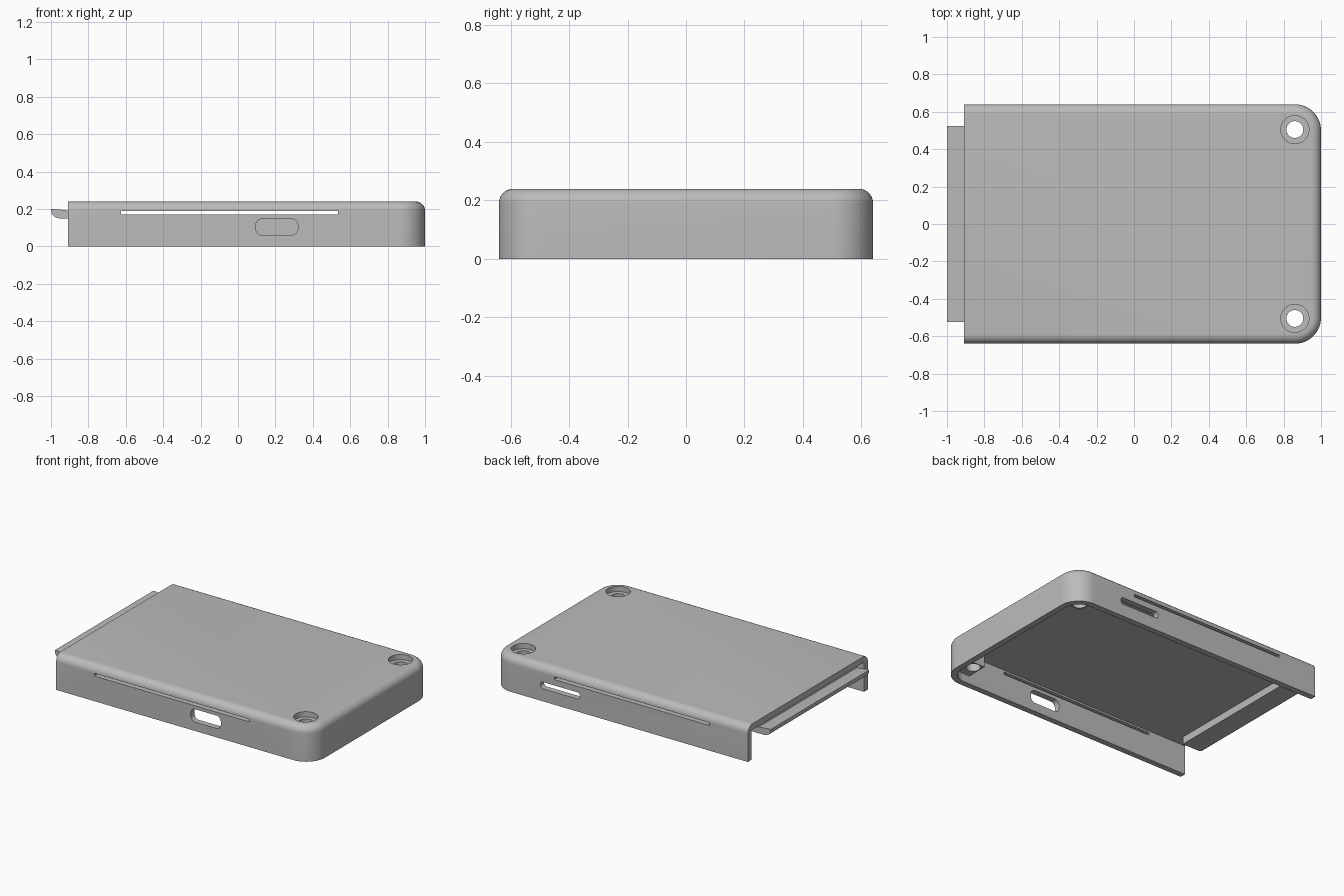
import bpy
import bmesh
from math import cos, sin, pi, radians
from mathutils import Matrix, Vector

cube = bpy.data.objects.get("Cube")
if cube:
    bpy.data.objects.remove(cube, do_unlink=True)

grey = bpy.data.materials.new("matte grey")
grey.use_nodes = True
COLOUR = (0.5, 0.5, 0.5, 1)
grey.diffuse_color = COLOUR
grey.node_tree.nodes["Principled BSDF"].inputs["Base Color"].default_value = COLOUR


def prism(name, points, direction, fillet=0):
    """Extrude a flat outline; optionally round the far rim except at its -x edge."""
    bm = bmesh.new()
    base = bm.faces.new([bm.verts.new(p) for p in points])
    ext = bmesh.ops.extrude_face_region(bm, geom=[base])["geom"]
    cap = [g for g in ext if isinstance(g, bmesh.types.BMFace)][0]
    for v in cap.verts:
        v.co += Vector(direction)
    bmesh.ops.recalc_face_normals(bm, faces=bm.faces)
    if fillet:
        left = min(v.co.x for v in cap.verts)
        rim = [e for e in cap.edges if max(v.co.x for v in e.verts) > left + 0.01]
        bmesh.ops.bevel(bm, geom=rim, offset=fillet, segments=8, profile=0.5,
                        affect='EDGES', clamp_overlap=True)
    me = bpy.data.meshes.new(name)
    bm.to_mesh(me)
    bm.free()
    me.materials.append(grey)
    ob = bpy.data.objects.new(name, me)
    bpy.context.collection.objects.link(ob)
    return ob


def rounded_rect(x0, x1, y0, y1, r, n=10):
    """Outline in two axes with all corners rounded."""
    corners = [(x1 - r, y1 - r), (x0 + r, y1 - r), (x0 + r, y0 + r), (x1 - r, y0 + r)]
    return [(cx + r * cos(a), cy + r * sin(a))
            for k, (cx, cy) in enumerate(corners)
            for a in [(k + i / n) * pi / 2 for i in range(n + 1)]]


def plan(left, right, half, r, z, n=16):
    """Case outline: square at the open end, rounded at the closed end."""
    arc = [(right - r + r * cos(a), half - r + r * sin(a))
           for a in [i / n * pi / 2 for i in range(n + 1)]]
    pts = [(x, -y) for x, y in reversed(arc)] + arc
    return [(x, y, z) for x, y in [(left, -half)] + pts + [(left, half)]]


def box(name, x, y, z):
    return prism(name, [(a, b, z[0]) for a, b in
                        ((x[0], y[0]), (x[1], y[0]), (x[1], y[1]), (x[0], y[1]))],
                 (0, 0, z[1] - z[0]))


def cylinder(name, x, y, z0, z1, r, n=48):
    return prism(name, [(x + r * cos(i * 2 * pi / n), y + r * sin(i * 2 * pi / n), z0)
                        for i in range(n)], (0, 0, z1 - z0))


def cut(target, cutters):
    """Subtract the cutters from the target and remove them."""
    for c in cutters:
        c.hide_render = True
        mod = target.modifiers.new("cut", 'BOOLEAN')
        mod.operation, mod.solver, mod.object = 'DIFFERENCE', 'EXACT', c
    deps = bpy.context.evaluated_depsgraph_get()
    deps.update()
    me = bpy.data.meshes.new_from_object(target.evaluated_get(deps))
    target.modifiers.clear()
    target.data = me
    for c in cutters:
        bpy.data.objects.remove(c, do_unlink=True)


LEFT, HALF, TOP, WALL = -0.91, 0.64, 0.24, 0.04
SCREW_X, SCREW_Y = 0.86, 0.505

# Outer shell
shell = prism("case_shell", plan(LEFT, 1, HALF, 0.14, 0), (0, 0, TOP), fillet=0.05)

# Hollow interior, leaving a screw post in each closed corner
cavity = prism("cavity", plan(-1.2, 1 - WALL, HALF - WALL, 0.1, -0.1), (0, 0, 0.3))
cut(cavity, [box("post", (0.81, 1.2), sorted((s * 0.455, s * 0.9)), (0.055, 0.4))
             for s in (-1, 1)])
cut(shell, [cavity])

# Screw holes with counterbores
holes = []
for s in (-1, 1):
    holes.append(cylinder("screw_hole", SCREW_X, s * SCREW_Y, -0.1, 0.4, 0.045))
    holes.append(cylinder("counterbore", SCREW_X, s * SCREW_Y, 0.205, 0.4, 0.075))
cut(shell, holes)

# Vent slot through both long walls, and a port in each wall
vent = box("vent", (-0.625, 0.535), (-1, 1), (0.17, 0.188))
front_port = prism("front_port", [(x, -0.8, z) for x, z in
                                  rounded_rect(0.095, 0.32, 0.06, 0.147, 0.035)], (0, 0.3, 0))
back_port = prism("back_port", [(x, 0.5, z) for x, z in
                                rounded_rect(0.345, 0.64, 0.085, 0.13, 0.018)], (0, 0.3, 0))
cut(shell, [vent, front_port, back_port])

# Latch lip under the open end, with a rounded lower nose
nose = [(-0.955 - 0.045 * sin(a), 0.195 - 0.045 * cos(a))
        for a in [i / 8 * pi / 2 for i in range(9)]]
profile = [(-0.83, 0.205), (-0.83, 0.15)] + nose + [(-1, 0.2), (-0.985, 0.2),
                                                   (-0.91, 0.192), (-0.9, 0.205)]
lip = prism("latch_lip", [(x, -0.525, z) for x, z in profile], (0, 1.05, 0))

# Smooth the rounded surfaces, keep the crisp edges
bpy.ops.object.select_all(action='DESELECT')
for ob in (shell, lip):
    ob.select_set(True)
bpy.context.view_layer.objects.active = shell
bpy.ops.object.shade_smooth_by_angle(angle=radians(30))
